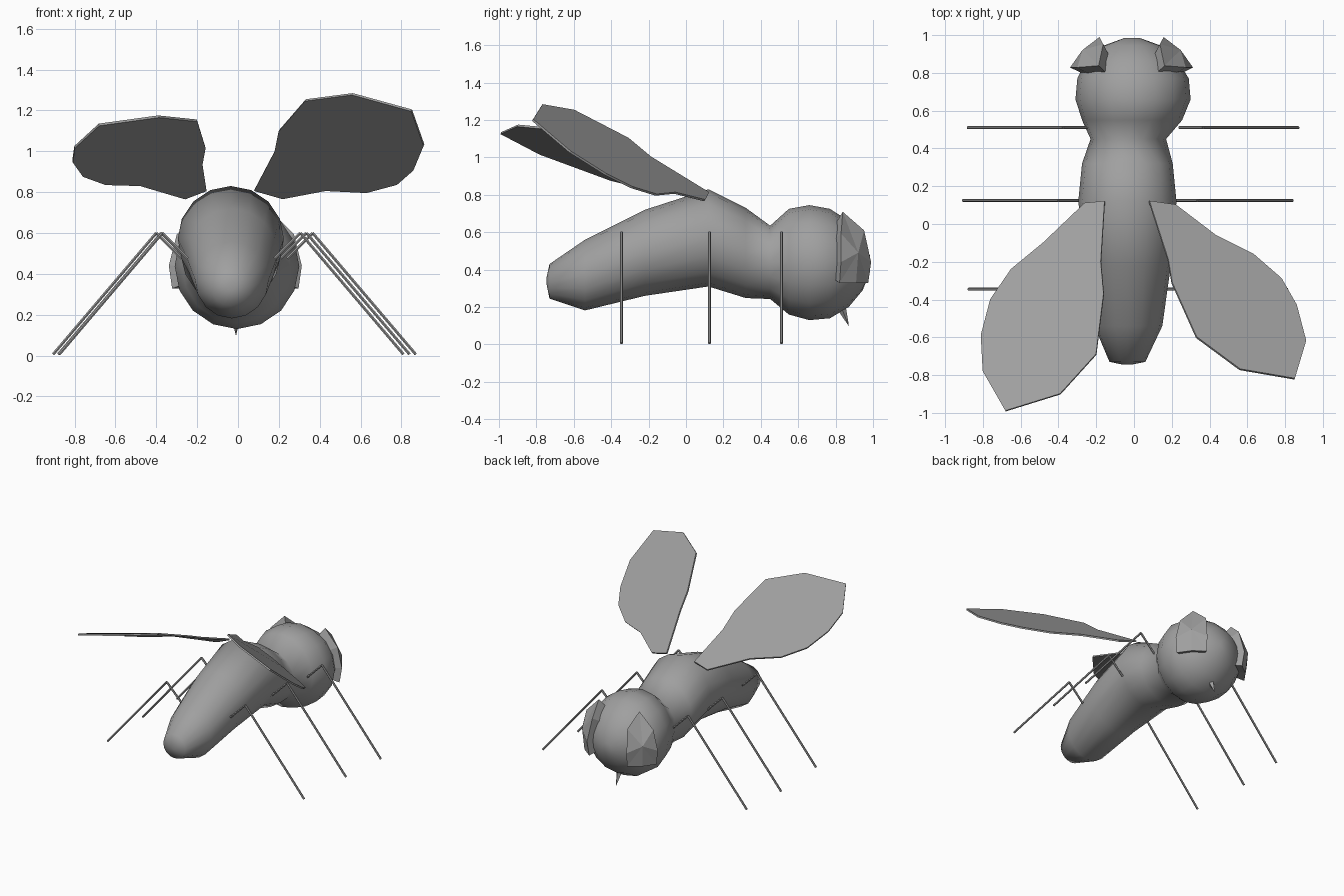
import bpy, bmesh
from math import sin, cos, pi, radians
from mathutils import Vector

cube = bpy.data.objects.get("Cube")
if cube:
    bpy.data.objects.remove(cube)

grey = bpy.data.materials.new("plain grey")
grey.use_nodes = True
colour = (0.35, 0.35, 0.35, 1)
grey.diffuse_color = colour
grey.node_tree.nodes["Principled BSDF"].inputs["Base Color"].default_value = colour


def add_mesh(name, verts, faces, smooth=False):
    mesh = bpy.data.meshes.new(name)
    mesh.from_pydata([tuple(v) for v in verts], [], faces)
    bm = bmesh.new()
    bm.from_mesh(mesh)
    bmesh.ops.recalc_face_normals(bm, faces=bm.faces)
    for f in bm.faces:
        f.smooth = smooth
    bm.to_mesh(mesh)
    bm.free()
    mesh.materials.append(grey)
    obj = bpy.data.objects.new(name, mesh)
    bpy.context.collection.objects.link(obj)
    return obj


def loft(name, rings, smooth=False):
    """Skin equal rings of points and close both ends."""
    n = len(rings[0])
    verts = [p for ring in rings for p in ring]
    faces = [(i * n + j, i * n + (j + 1) % n, (i + 1) * n + (j + 1) % n, (i + 1) * n + j)
             for i in range(len(rings) - 1) for j in range(n)]
    faces += [tuple(range(n)), tuple(range(len(verts) - n, len(verts)))]
    return add_mesh(name, verts, faces, smooth)


def rod(name, a, b, r0, r1, sides=6):
    a, b = Vector(a), Vector(b)
    turn = (b - a).to_track_quat('Z', 'Y')
    ring = [Vector((cos(2 * pi * k / sides), sin(2 * pi * k / sides), 0)) for k in range(sides)]
    return loft(name, [[a + turn @ (v * r0) for v in ring], [b + turn @ (v * r1) for v in ring]])


# Body and head: one skin of oval sections (y, top, bottom, centre x, half width)
sections = [
    (-0.745, 0.36, 0.32, -0.035, 0.02),
    (-0.73, 0.43, 0.245, -0.035, 0.095),
    (-0.54, 0.56, 0.182, -0.03, 0.18),
    (-0.22, 0.72, 0.26, -0.03, 0.225),
    (0.12, 0.83, 0.31, -0.035, 0.26),
    (0.32, 0.73, 0.248, -0.035, 0.24),
    (0.45, 0.635, 0.243, -0.03, 0.2),
    (0.55, 0.725, 0.16, -0.01, 0.265),
    (0.66, 0.745, 0.13, -0.005, 0.305),
    (0.77, 0.725, 0.14, -0.005, 0.295),
    (0.87, 0.66, 0.2, -0.01, 0.24),
    (0.945, 0.58, 0.29, -0.01, 0.15),
    (0.985, 0.47, 0.39, -0.01, 0.04),
]
SIDES = 16
loft("body", [[(cx + w * cos(2 * pi * k / SIDES), y,
                (top + low) / 2 + (top - low) / 2 * sin(2 * pi * k / SIDES))
               for k in range(SIDES)] for y, top, low, cx, w in sections], True)

# Wings: thin plates
wing_outlines = {
    "left_wing": [(0.08, 0.12, 0.81), (0.22, 0.1, 0.77), (0.43, -0.06, 0.81), (0.63, -0.16, 0.8),
                  (0.78, -0.29, 0.84), (0.86, -0.43, 0.91), (0.91, -0.62, 1.03),
                  (0.85, -0.82, 1.2), (0.56, -0.77, 1.28), (0.33, -0.6, 1.25),
                  (0.2, -0.31, 1.1), (0.18, -0.19, 1.0)],
    "right_wing": [(-0.155, 0.12, 0.81), (-0.26, 0.11, 0.77), (-0.48, -0.1, 0.835),
                   (-0.65, -0.24, 0.84), (-0.76, -0.4, 0.88), (-0.81, -0.59, 0.95),
                   (-0.8, -0.78, 1.02), (-0.68, -0.99, 1.13), (-0.39, -0.9, 1.17),
                   (-0.2, -0.69, 1.15), (-0.16, -0.37, 1.02), (-0.175, -0.2, 0.94)],
}
for name, outline in wing_outlines.items():
    wing = add_mesh(name, outline, [tuple(range(len(outline)))])
    plate = wing.modifiers.new("thickness", 'SOLIDIFY')
    plate.thickness = 0.012
    plate.offset = 0

# Legs: a short upper rod to the knee and a long lower rod to the foot
for place, y, left_foot, right_foot in (("front", 0.51, 0.87, -0.88),
                                        ("middle", 0.125, 0.84, -0.905),
                                        ("rear", -0.345, 0.81, -0.875)):
    for side, foot, s in (("left", left_foot, 1), ("right", right_foot, -1)):
        knee = (foot - s * 0.505, y, 0.6)
        rod(f"{side}_{place}_upper_leg", (knee[0] - s * 0.125, y, 0.475), knee, 0.008, 0.008)
        rod(f"{side}_{place}_lower_leg", knee, (foot, y, 0.006), 0.008, 0.008)

# Eyes: raised faceted shields pointed at the top (azimuth, elevation)
head_centre = Vector((-0.013, 0.67, 0.44))
shield = [(26, -18), (26, 0), (29, 25), (44, 48), (62, 28), (62, 0), (62, -18), (44, -18)]


def on_head(az, el, r, s):
    az, el = radians(az), radians(el)
    return head_centre + r * Vector((s * cos(el) * cos(az), cos(el) * sin(az), sin(el)))


for side, s in (("left", 1), ("right", -1)):
    n = len(shield)
    verts = [on_head(a, e, r, s) for r in (0.362, 0.28) for a, e in shield]
    verts.append(on_head(44, 8, 0.365, s))
    faces = [(i, (i + 1) % n, 2 * n) for i in range(n)]
    faces += [(i, (i + 1) % n, n + (i + 1) % n, n + i) for i in range(n)]
    faces.append(tuple(range(n, 2 * n)))
    add_mesh(f"{side}_eye", verts, faces)

# Mouth spike under the head
rod("mouth_spike", (-0.01, 0.83, 0.2), (-0.01, 0.87, 0.1), 0.025, 0.001, 4)
